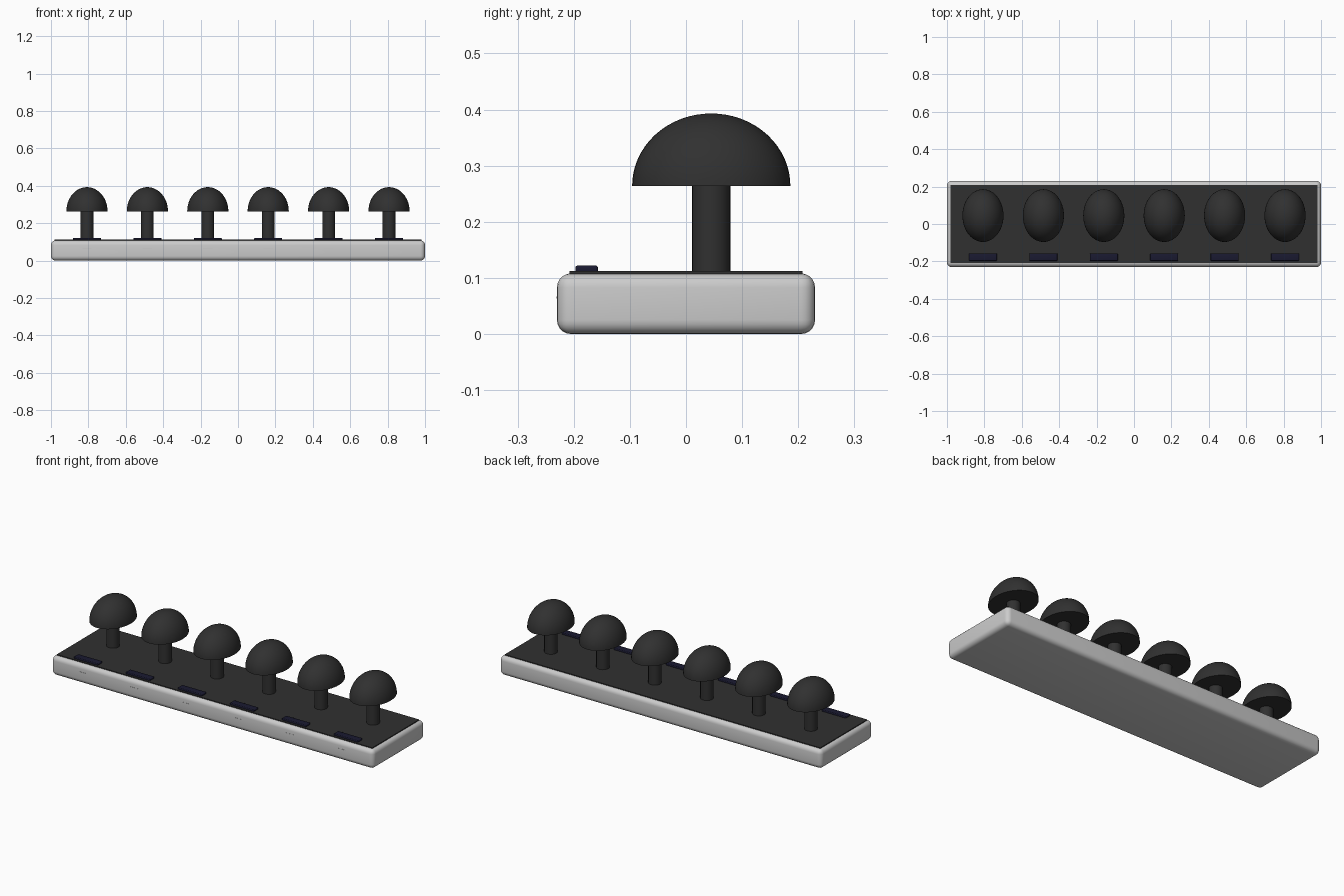
import bpy
import bmesh
from mathutils import Matrix, Vector

if "Cube" in bpy.data.objects:
    bpy.data.objects.remove(bpy.data.objects["Cube"], do_unlink=True)


def material(name, color):
    m = bpy.data.materials.new(name)
    m.use_nodes = True
    m.diffuse_color = (*color, 1)
    m.node_tree.nodes["Principled BSDF"].inputs["Base Color"].default_value = (*color, 1)
    return m


light_grey = material("light grey", (0.6, 0.6, 0.6))
charcoal = material("charcoal", (0.03, 0.03, 0.03))
navy = material("dark navy", (0.01, 0.01, 0.03))


def finish(bm, name, mat):
    mesh = bpy.data.meshes.new(name)
    bm.to_mesh(mesh)
    bm.free()
    mesh.materials.append(mat)
    obj = bpy.data.objects.new(name, mesh)
    bpy.context.collection.objects.link(obj)
    bpy.ops.object.select_all(action="DESELECT")
    bpy.context.view_layer.objects.active = obj
    obj.select_set(True)
    bpy.ops.object.shade_smooth_by_angle(angle=0.7)
    return obj


def box(name, center, size, mat, bevel=0, segments=3):
    bm = bmesh.new()
    bmesh.ops.create_cube(bm, size=1)
    bmesh.ops.scale(bm, vec=size, verts=bm.verts)
    bmesh.ops.translate(bm, vec=center, verts=bm.verts)
    if bevel:
        bmesh.ops.bevel(bm, geom=bm.edges[:], offset=bevel, segments=segments,
                        profile=0.5, affect="EDGES")
    return finish(bm, name, mat)


def stem(name, x):
    bm = bmesh.new()
    bmesh.ops.create_cone(bm, cap_ends=True, segments=32, radius1=0.034, radius2=0.034,
                          depth=0.17, matrix=Matrix.Translation((x, ROW_Y, 0.185)))
    return finish(bm, name, charcoal)


def cap(name, x):
    # Upper half of a sphere, closed underneath and stretched front to back
    bm = bmesh.new()
    bmesh.ops.create_uvsphere(bm, u_segments=48, v_segments=32, radius=1)
    cut = bmesh.ops.bisect_plane(bm, geom=bm.verts[:] + bm.edges[:] + bm.faces[:],
                                 plane_co=(0, 0, 0), plane_no=(0, 0, -1), clear_outer=True)
    rim = [g for g in cut["geom_cut"] if isinstance(g, bmesh.types.BMEdge)]
    bmesh.ops.holes_fill(bm, edges=rim)
    bmesh.ops.recalc_face_normals(bm, faces=bm.faces)
    bmesh.ops.scale(bm, vec=(0.11, 0.141, 0.129), verts=bm.verts)
    bmesh.ops.translate(bm, vec=Vector((x, ROW_Y, 0.264)), verts=bm.verts)
    return finish(bm, name, charcoal)


# Rounded base and its dark top plate
ROW_Y = 0.045
box("base", (0, 0, 0.054), (2, 0.46, 0.108), light_grey, 0.025, 5)
box("top_plate", (0, 0, 0.108), (1.96, 0.416, 0.008), charcoal)

# Six stations: stem, domed cap, top tab and a faint mark on the front
for i in range(6):
    x = (i - 2.5) * 0.323
    stem(f"stem_{i + 1}", x)
    cap(f"cap_{i + 1}", x)
    box(f"tab_{i + 1}", (x, -0.177, 0.115), (0.15, 0.04, 0.014), navy, 0.004)
    box(f"front_mark_{i + 1}", (x, -0.23, 0.065), (0.05, 0.002, 0.003), light_grey)
